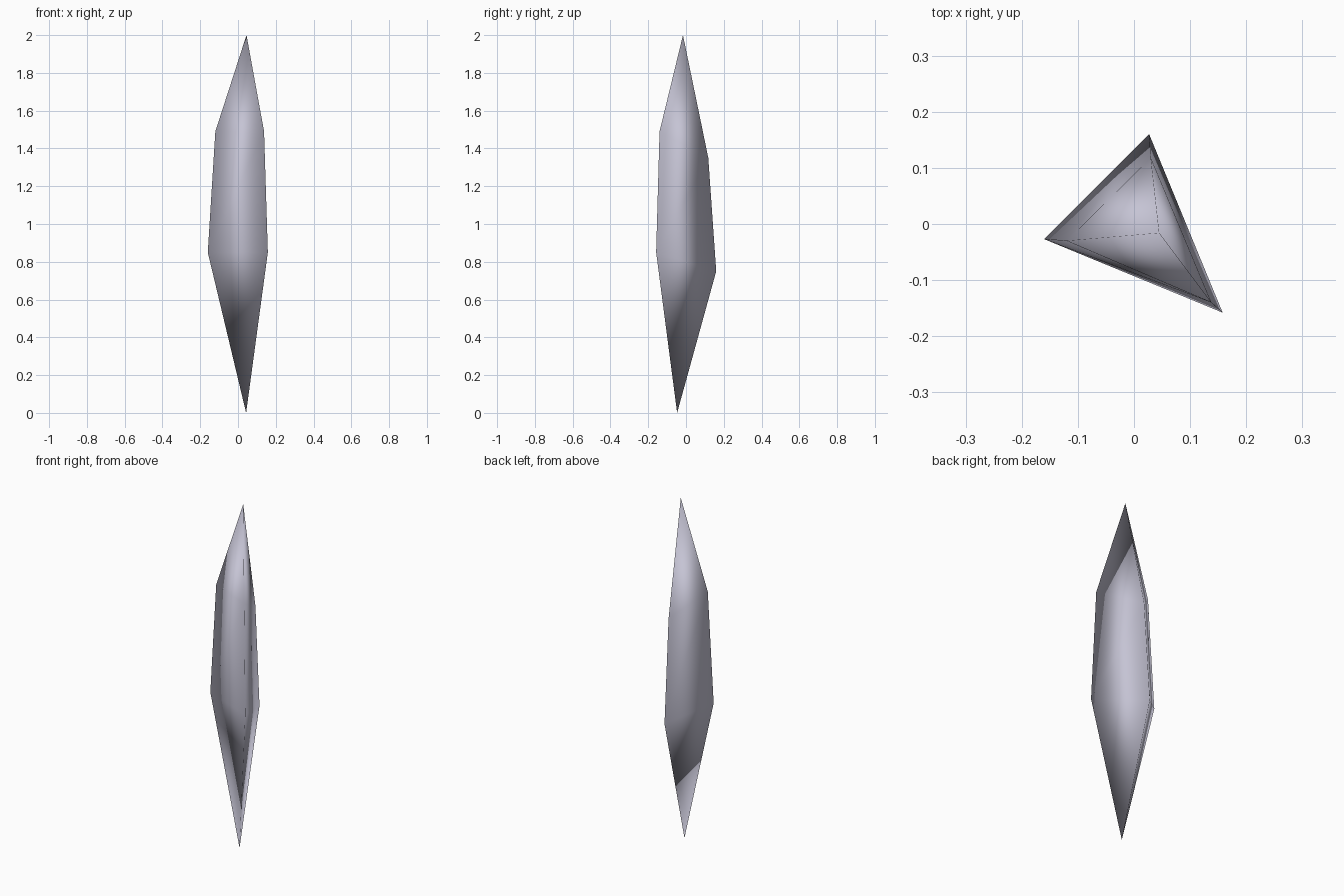
import bpy
import bmesh

cube = bpy.data.objects.get("Cube")
if cube:
    bpy.data.objects.remove(cube, do_unlink=True)

# Pale lavender grey crystal
mat = bpy.data.materials.new("pale_lavender_grey")
mat.use_nodes = True
color = (0.56, 0.55, 0.66, 1.0)
mat.diffuse_color = color
mat.node_tree.nodes["Principled BSDF"].inputs["Base Color"].default_value = color

# Two triangular rings (left, front, back corners) between pointed tips
bottom_tip = (0.043, -0.047, 0.0)
lower_ring = [(-0.16, -0.027, 0.85), (0.158, -0.158, 0.85), (0.027, 0.16, 0.75)]
upper_ring = [(-0.12, -0.03, 1.49), (0.138, -0.14, 1.49), (0.03, 0.118, 1.35)]
top_tip = (0.045, -0.016, 2.0)

bm = bmesh.new()
base = bm.verts.new(bottom_tip)
low = [bm.verts.new(p) for p in lower_ring]
high = [bm.verts.new(p) for p in upper_ring]
tip = bm.verts.new(top_tip)

# Lower point, shaft and upper point, one side at a time
for i in range(len(low)):
    j = (i + 1) % len(low)
    bm.faces.new((base, low[j], low[i]))
    bm.faces.new((low[i], low[j], high[j], high[i]))
    bm.faces.new((high[i], high[j], tip))
bmesh.ops.recalc_face_normals(bm, faces=bm.faces)
for face in bm.faces:
    face.smooth = True

mesh = bpy.data.meshes.new("crystal_shard")
bm.to_mesh(mesh)
bm.free()
mesh.materials.append(mat)
shard = bpy.data.objects.new("crystal_shard", mesh)
bpy.context.collection.objects.link(shard)
